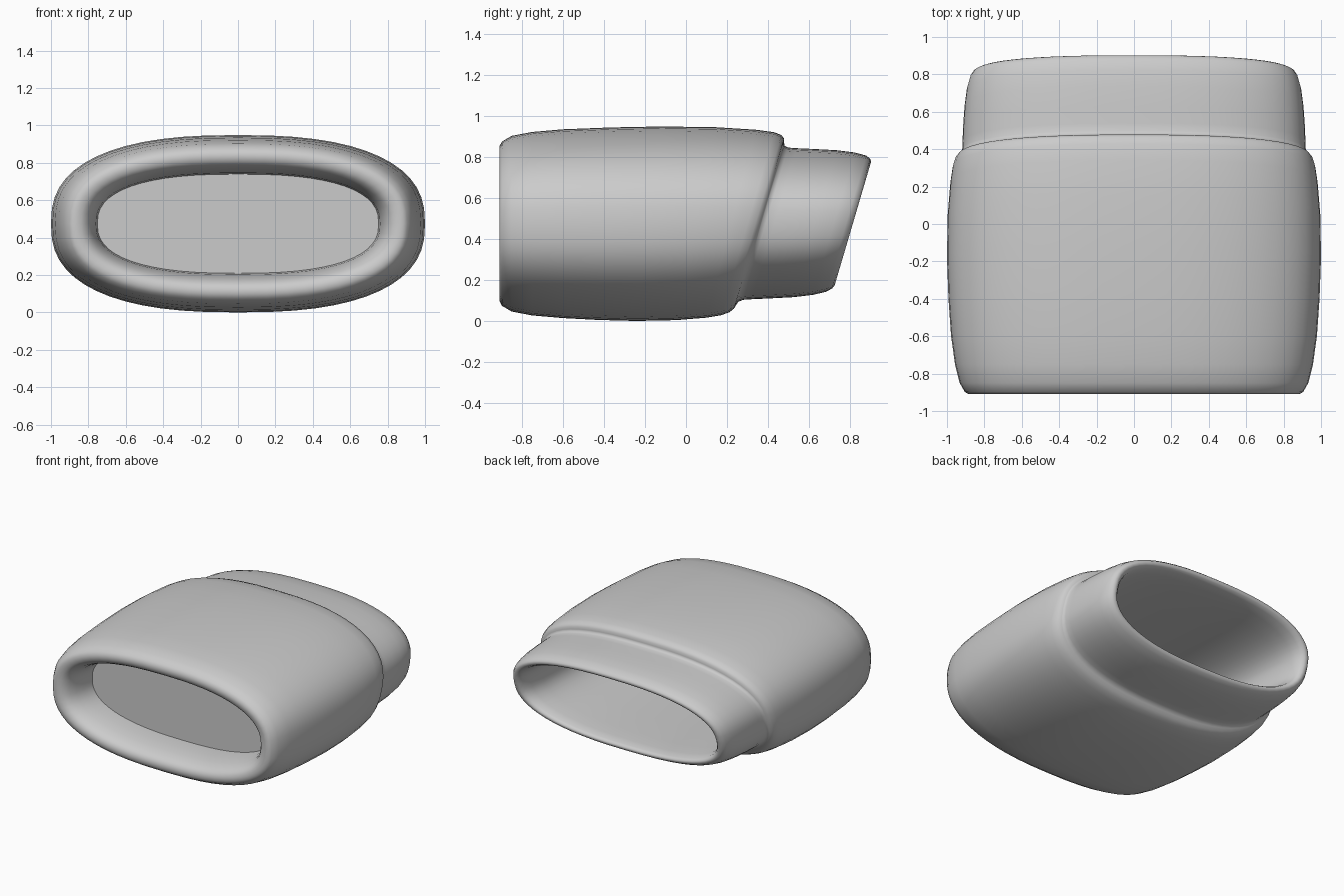
import bpy, bmesh, math

ZC, SEG, EXP = 0.474, 56, 0.8      # axis height, ring sides, squareness of the oval
PLUG_Y = -0.65

# sleeve profile: (position along axis, half width, half height)
outer = [
    (-0.91, 0.862, 0.355), (-0.91, 0.885, 0.376), (-0.897, 0.905, 0.400),
    (-0.85, 0.932, 0.428), (-0.75, 0.957, 0.447), (-0.60, 0.978, 0.460),
    (-0.40, 0.992, 0.469), (-0.18, 1.000, 0.474), (0.05, 0.996, 0.470),
    (0.22, 0.982, 0.458), (0.30, 0.970, 0.446), (0.338, 0.957, 0.432),
    (0.356, 0.943, 0.414), (0.362, 0.932, 0.394), (0.368, 0.924, 0.380),
    (0.388, 0.919, 0.371), (0.43, 0.917, 0.368), (0.52, 0.914, 0.364),
    (0.63, 0.906, 0.358), (0.72, 0.894, 0.347), (0.78, 0.877, 0.332),
    (0.805, 0.860, 0.316)]
inner = [
    (0.813, 0.842, 0.302), (0.808, 0.822, 0.288), (0.785, 0.802, 0.277),
    (0.72, 0.782, 0.270), (0.60, 0.768, 0.266), (0.35, 0.758, 0.264),
    (0.0, 0.752, 0.264), (-0.35, 0.750, 0.264), (PLUG_Y, 0.752, 0.265),
    (-0.74, 0.760, 0.272), (-0.81, 0.774, 0.284), (-0.86, 0.792, 0.300),
    (-0.89, 0.814, 0.318), (-0.905, 0.838, 0.336)]


def spow(v):
    return math.copysign(abs(v) ** EXP, v)


def oval_ring(bm, y0, a, b):
    """Rounded oval, leaning further back towards the rear end."""
    lean = 0.295 * min(1, max(0, (y0 + 0.6) / 0.92))
    ring = []
    for i in range(SEG):
        t = 2 * math.pi * i / SEG
        z = b * spow(math.sin(t))
        ring.append(bm.verts.new((a * spow(math.cos(t)), y0 + lean * z, ZC + z)))
    return ring


def finish(bm, name):
    bmesh.ops.recalc_face_normals(bm, faces=bm.faces)
    for f in bm.faces:
        f.smooth = True
    mesh = bpy.data.meshes.new(name)
    bm.to_mesh(mesh)
    bm.free()
    ob = bpy.data.objects.new(name, mesh)
    bpy.context.collection.objects.link(ob)
    return ob


# hollow sleeve with stepped, slanted neck
bm = bmesh.new()
rings = [oval_ring(bm, *p) for p in outer + inner]
for k, r in enumerate(rings):
    n = rings[(k + 1) % len(rings)]
    for i in range(SEG):
        j = (i + 1) % SEG
        bm.faces.new((r[i], r[j], n[j], n[i]))
finish(bm, "sleeve_body")

# flat wall closing the front recess
bm = bmesh.new()
bm.faces.new(oval_ring(bm, PLUG_Y, 0.752, 0.265))
finish(bm, "recess_wall")
